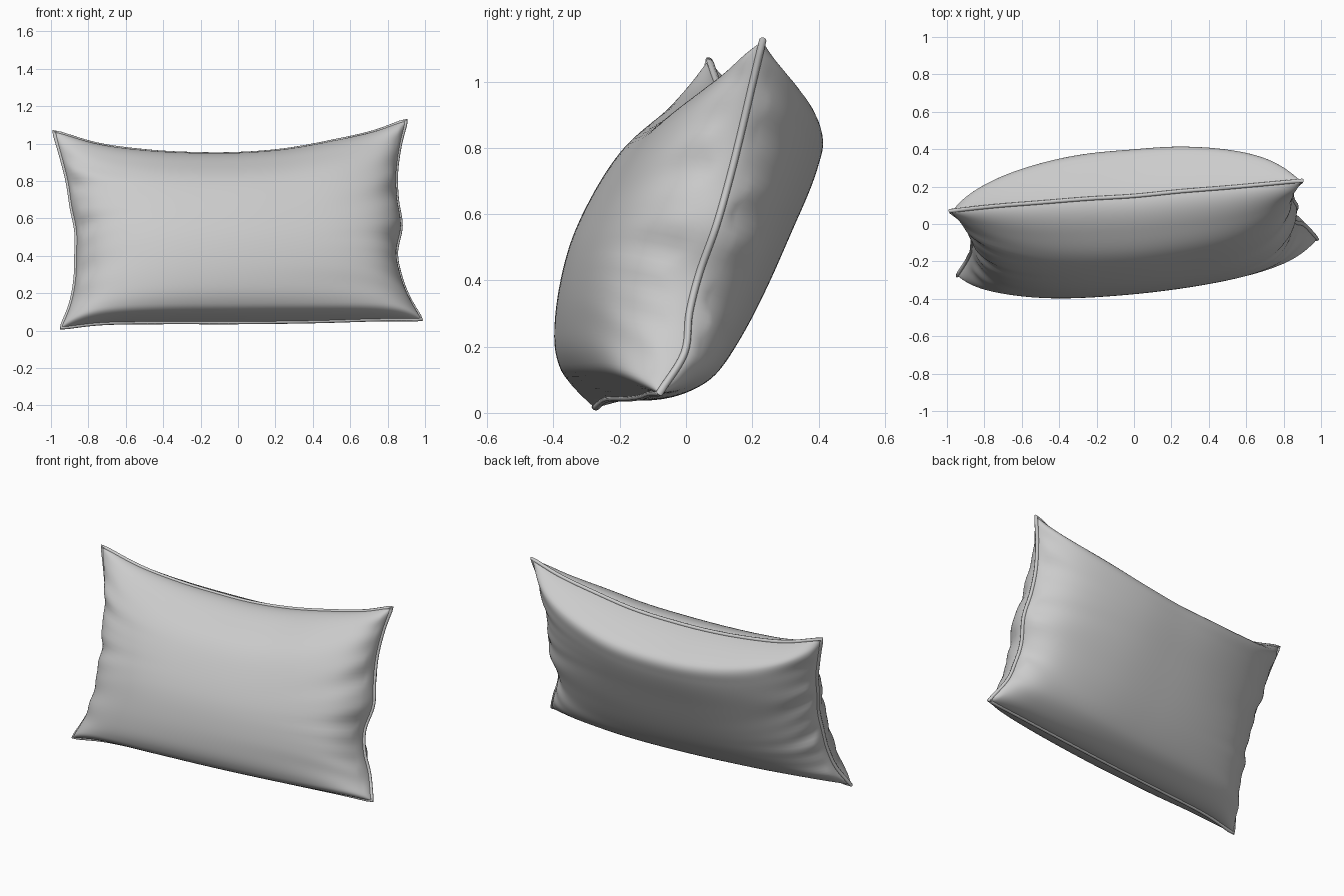
import bpy, bmesh, math
from mathutils import Vector

old = bpy.data.objects.get("Cube")
if old:
    bpy.data.objects.remove(old)

fabric = bpy.data.materials.new("grey fabric")
fabric.use_nodes = True
grey = (0.6, 0.6, 0.6, 1)
fabric.diffuse_color = grey
fabric.node_tree.nodes["Principled BSDF"].inputs["Base Color"].default_value = grey


def hermite(pts, t):
    """Smooth curve through (t, value) pairs."""
    def slope(i):
        a, b = pts[max(i - 1, 0)], pts[min(i + 1, len(pts) - 1)]
        return (b[1] - a[1]) / (b[0] - a[0])
    i = 0
    while i < len(pts) - 2 and t > pts[i + 1][0]:
        i += 1
    (t0, p0), (t1, p1) = pts[i], pts[i + 1]
    h = t1 - t0
    s = (t - t0) / h
    return ((1 + 2 * s) * (1 - s) ** 2 * p0 + s * (1 - s) ** 2 * h * slope(i)
            + s * s * (3 - 2 * s) * p1 + s * s * (s - 1) * h * slope(i + 1))


def path(*pts):
    """Turn evenly spaced points into a smooth function of 0..1."""
    n = len(pts) - 1
    return lambda t: Vector([hermite([(i / n, p[k]) for i, p in enumerate(pts)], t)
                             for k in range(3)])


def angle(v):
    return math.acos(max(-1, min(1, 1 - 2 * v)))


# Four edges of the seam outline
top = path((-.985, .07, 1.065), (-.75, .095, .995), (-.5, .115, .96), (-.25, .135, .945),
           (0, .15, .945), (.25, .175, .965), (.5, .195, 1.01), (.72, .215, 1.06), (.9, .232, 1.125))
bottom = path((-.945, -.275, .015), (-.72, -.245, .04), (-.4, -.215, .045), (0, -.175, .045),
              (.4, -.135, .05), (.75, -.105, .06), (.98, -.08, .06))
left = path((-.945, -.275, .015), (-.895, -.2, .14), (-.87, -.15, .27), (-.865, -.11, .4),
            (-.865, -.07, .53), (-.89, -.03, .66), (-.91, .01, .79), (-.945, .04, .93), (-.985, .07, 1.065))
right = path((.98, -.08, .06), (.91, -.005, .18), (.865, .01, .3), (.845, .04, .42), (.87, .09, .56),
             (.85, .13, .7), (.845, .165, .84), (.865, .2, .99), (.9, .232, 1.125))

# Height profiles of the two faces, from the bottom seam to the top seam
front_fill = [(0, 0), (.02, .5), (.06, .68), (.14, .83), (.3, .96), (.46, 1),
              (.65, .93), (.78, .8), (.9, .52), (1, 0)]
back_fill = [(0, 0), (.05, .44), (.13, .67), (.32, .86), (.62, .97), (.85, 1.02),
             (.95, .92), (.985, .5), (1, 0)]
front_fill, back_fill = ([(angle(v), d) for v, d in f] for f in (front_fill, back_fill))
outward = Vector((.088, -.957, .29)).normalized()


def base(u, v):
    """Sheet between the long edges, drawn in locally at the short ends."""
    def stretch(t):
        return bottom(t) * (1 - v) + top(t) * v
    return (stretch(u) + (left(v) - stretch(0)) * (1 - u) ** 4
            + (right(v) - stretch(1)) * u ** 4)


def creases(u, v, side):
    """Gathered folds that fade away from the two short ends."""
    e = min(u, 1 - u)
    phase = 1.7 * side + (2.1 if u > .5 else 0)
    w = v + .35 * e * math.sin(7 * v + phase)
    wave = math.sin(31 * w + phase) + .7 * math.sin(53 * w + 2 * phase)
    return .013 * wave * math.exp(-e / .07) * min(1, e / .02) * math.sin(math.pi * v) ** .5


def bulge(u, v, side):
    s = abs(2 * u - 1)
    if side > 0:
        depth = .313 * max(0, 1 - s ** 2.3) ** .5 * hermite(front_fill, angle(v))
    else:
        # The back tapers more towards its upper corners
        depth = .287 * max(0, 1 - s ** 2.2) ** (.5 + .22 * v) * hermite(back_fill, angle(v))
    return side * max(0, depth + creases(u, v, side))


# Stuffed cover: a front and a back sheet sharing the seam
NU, NV = 90, 64
U = [(1 - math.cos(math.pi * i / NU)) / 2 for i in range(NU + 1)]
V = [(1 - math.cos(math.pi * j / NV)) / 2 for j in range(NV + 1)]
sheet = [[base(u, v) for v in V] for u in U]
bm = bmesh.new()
for side in (1, -1):
    grid = [[bm.verts.new(sheet[i][j] + outward * bulge(u, v, side))
             for j, v in enumerate(V)] for i, u in enumerate(U)]
    for i in range(NU):
        for j in range(NV):
            quad = [grid[i][j], grid[i + 1][j], grid[i + 1][j + 1], grid[i][j + 1]]
            bm.faces.new(quad if side > 0 else quad[::-1])
bmesh.ops.remove_doubles(bm, verts=bm.verts, dist=.00005)
mesh = bpy.data.meshes.new("pillow_cover")
bm.to_mesh(mesh)
bm.free()
mesh.materials.append(fabric)
cover = bpy.data.objects.new("pillow_cover", mesh)
bpy.context.collection.objects.link(cover)

# Piping cord along the seam
N = 48
ring = ([bottom(i / N) for i in range(N)] + [right(i / N) for i in range(N)]
        + [top(1 - i / N) for i in range(N)] + [left(1 - i / N) for i in range(N)])
curve = bpy.data.curves.new("seam_piping", "CURVE")
curve.dimensions = "3D"
curve.bevel_depth = .011
curve.bevel_resolution = 2
spline = curve.splines.new("POLY")
spline.points.add(len(ring) - 1)
for point, co in zip(spline.points, ring):
    point.co = (*co, 1)
spline.use_cyclic_u = True
curve.materials.append(fabric)
piping = bpy.data.objects.new("seam_piping", curve)
bpy.context.collection.objects.link(piping)

# Smooth shading with sharp seams
for obj in (cover, piping):
    bpy.ops.object.select_all(action="DESELECT")
    obj.select_set(True)
    bpy.context.view_layer.objects.active = obj
    if obj.type == "CURVE":
        bpy.ops.object.convert(target="MESH")
    bpy.ops.object.shade_smooth_by_angle(angle=math.radians(50))
